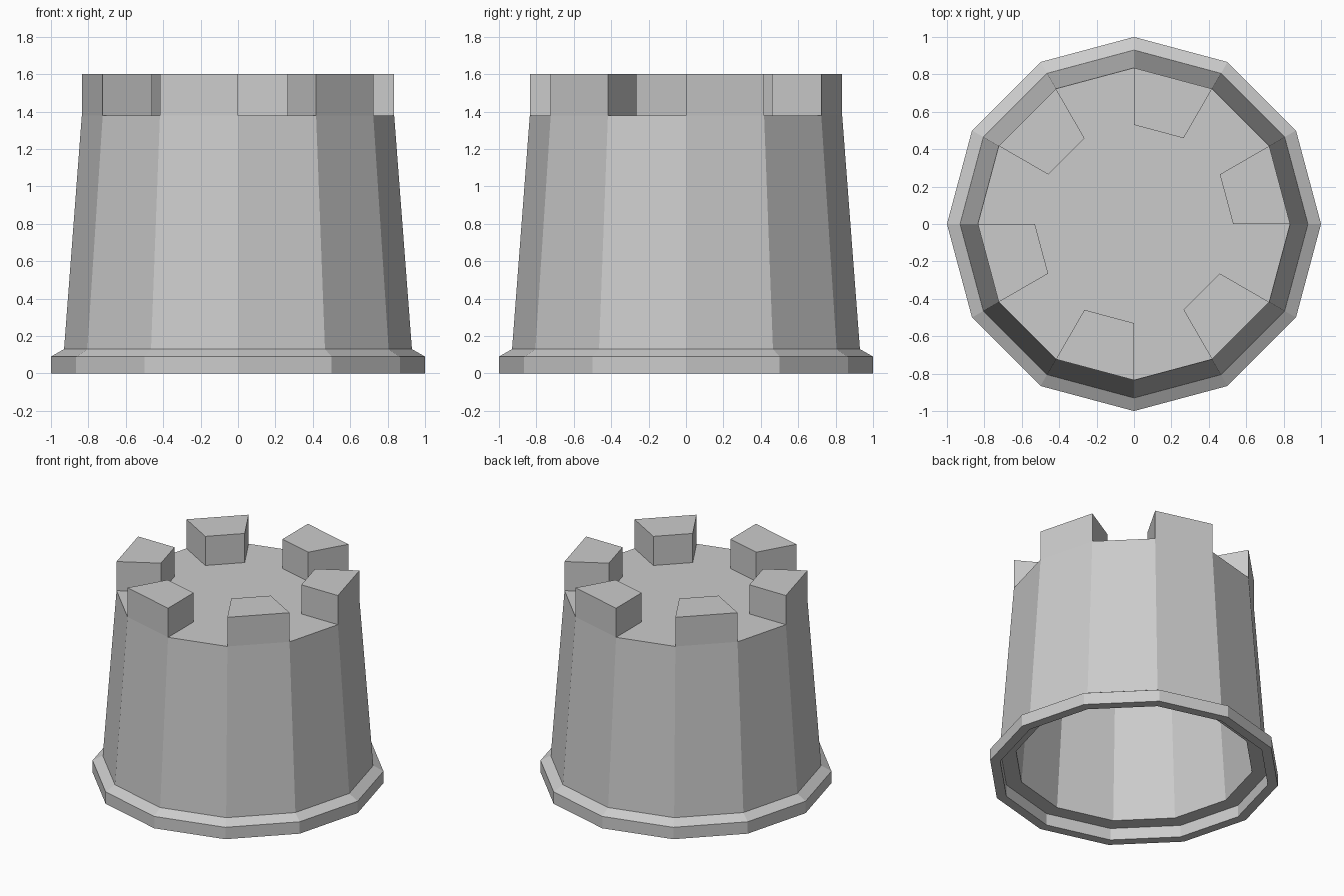
import bpy
import bmesh
from math import cos, sin, tau

cube = bpy.data.objects.get("Cube")
if cube:
    bpy.data.objects.remove(cube, do_unlink=True)

SIDES = 12
TOP_R, INNER_R = 0.835, 0.53
DECK_Z, TOP_Z = 1.38, 1.6

# Single plain grey
grey = bpy.data.materials.new("plain_grey")
grey.use_nodes = True
colour = (0.6, 0.6, 0.6, 1)
grey.diffuse_color = colour
grey.node_tree.nodes["Principled BSDF"].inputs["Base Color"].default_value = colour


def point(radius, step, z):
    angle = tau * step / SIDES
    return (radius * cos(angle), radius * sin(angle), z)


def finish(name, bm):
    bmesh.ops.recalc_face_normals(bm, faces=bm.faces)
    mesh = bpy.data.meshes.new(name)
    bm.to_mesh(mesh)
    bm.free()
    mesh.materials.append(grey)
    obj = bpy.data.objects.new(name, mesh)
    bpy.context.collection.objects.link(obj)
    return obj


# Hollow tower: deck edge, outer wall, foot rim, underside step, inner wall
profile = [
    (TOP_R, DECK_Z), (0.93, 0.13), (1.0, 0.09), (1.0, 0),
    (0.93, 0), (0.93, 0.09), (0.82, 0.09), (0.73, 1.28),
]
bm = bmesh.new()
rings = [[bm.verts.new(point(r, i, z)) for i in range(SIDES)] for r, z in profile]
for upper, lower in zip(rings, rings[1:]):
    for i in range(SIDES):
        j = (i + 1) % SIDES
        bm.faces.new((upper[i], lower[i], lower[j], upper[j]))
bm.faces.new(rings[0])
bm.faces.new(rings[-1])
finish("tower_body", bm)

# Battlement blocks on every other side
for k in range(0, SIDES, 2):
    bm = bmesh.new()
    corners = [(TOP_R, k), (TOP_R, k + 1), (INNER_R, k + 1), (INNER_R, k)]
    base = bm.faces.new([bm.verts.new(point(r, s, DECK_Z)) for r, s in corners])
    top = bmesh.ops.extrude_face_region(bm, geom=[base], use_keep_orig=True)
    moved = [v for v in top["geom"] if isinstance(v, bmesh.types.BMVert)]
    bmesh.ops.translate(bm, verts=moved, vec=(0, 0, TOP_Z - DECK_Z))
    finish("battlement_block", bm)
